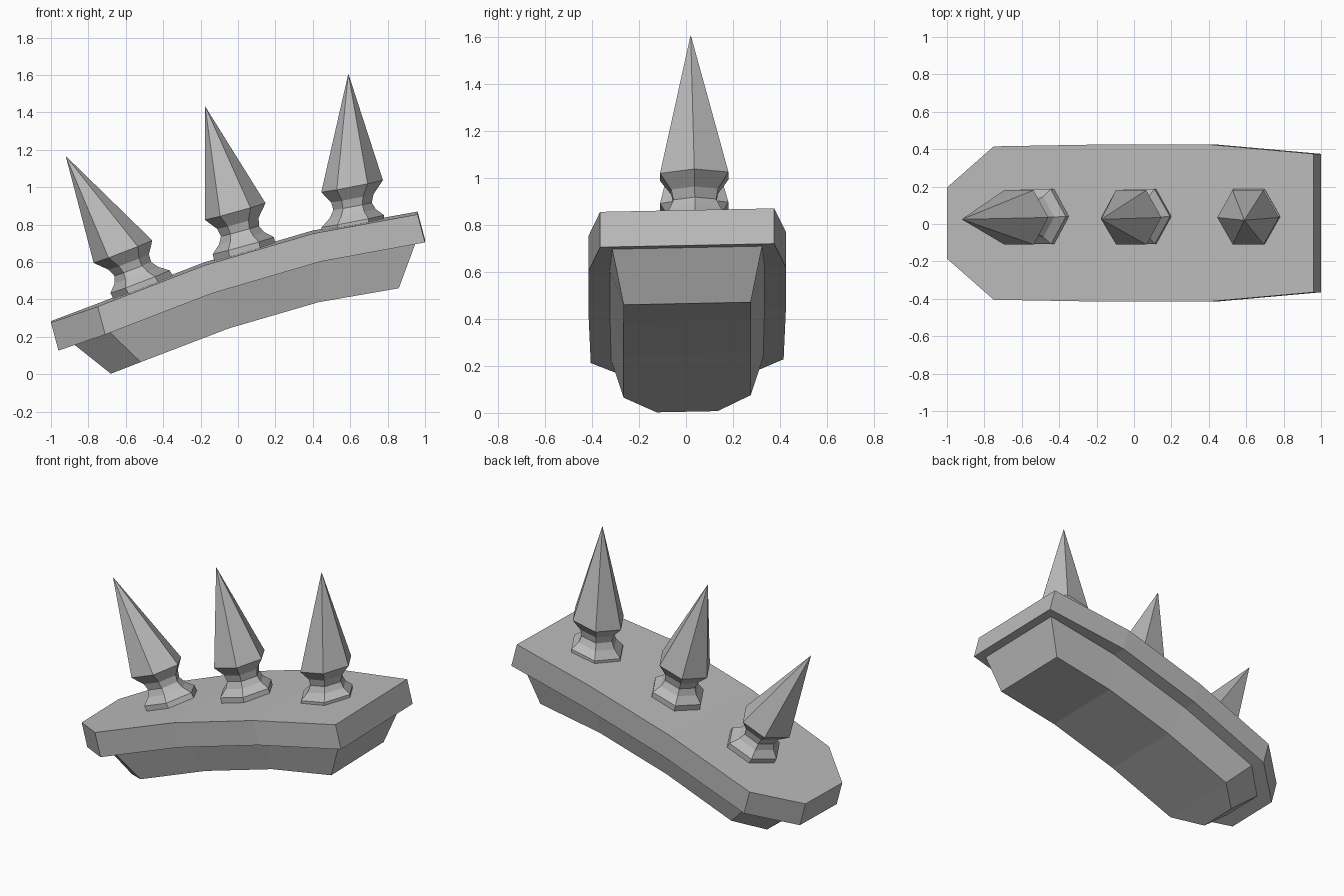
import bpy, bmesh, math
from mathutils import Vector, Matrix

cube = bpy.data.objects.get("Cube")
if cube:
    bpy.data.objects.remove(cube, do_unlink=True)

stone = bpy.data.materials.new("grey_stone")
stone.use_nodes = True
GREY = (0.5, 0.5, 0.5, 1)
stone.diffuse_color = GREY
stone.node_tree.nodes["Principled BSDF"].inputs["Base Color"].default_value = GREY

ROLL = 0.02  # slight sideways roll of the whole piece


def loft(name, rings):
    """Skin a list of equal-length vertex rings and cap both ends."""
    bm = bmesh.new()
    loops = [[bm.verts.new(p) for p in ring] for ring in rings]
    for a, b in zip(loops, loops[1:]):
        for i in range(len(a)):
            j = (i + 1) % len(a)
            bm.faces.new((a[i], a[j], b[j], b[i]))
    bm.faces.new(loops[0])
    bm.faces.new(loops[-1])
    bmesh.ops.remove_doubles(bm, verts=bm.verts, dist=0.0005)
    bmesh.ops.recalc_face_normals(bm, faces=bm.faces)
    mesh = bpy.data.meshes.new(name)
    bm.to_mesh(mesh)
    bm.free()
    mesh.materials.append(stone)
    obj = bpy.data.objects.new(name, mesh)
    bpy.context.collection.objects.link(obj)
    return obj


def section(top, bottom):
    """Four-cornered cross-section from (x, z, half width) at top and bottom."""
    (xt, zt, wt), (xb, zb, wb) = top, bottom
    corners = [(xt, wt, zt), (xt, -wt, zt), (xb, -wb, zb), (xb, wb, zb)]
    return [(x, y + 0.005, z + ROLL * y) for x, y, z in corners]


# Curved slab, pointed at the left end
slab_top = [(-1, 0.28, 0.19), (-0.75, 0.37, 0.41), (-0.18, 0.59, 0.42),
            (0.4, 0.76, 0.42), (0.96, 0.862, 0.37)]
loft("slab", [section(t, (t[0] + 0.04, t[1] - 0.15, t[2])) for t in slab_top])

# Tapered body under the slab
body_top = [(-0.88, 0.165, 0.15), (-0.69, 0.235, 0.325), (-0.14, 0.445, 0.33),
            (0.44, 0.615, 0.33), (0.95, 0.71, 0.32)]
body_bottom = [(-0.68, 0.005, 0.13), (-0.52, 0.07, 0.27), (-0.05, 0.25, 0.27),
               (0.43, 0.39, 0.27), (0.86, 0.465, 0.27)]
loft("body", [section(t, b) for t, b in zip(body_top, body_bottom)])

# Hexagonal spikes: (radius, position from foot 0 to collar 1)
PROFILE = [(0.17, -0.1), (0.17, 0.13), (0.125, 0.32), (0.105, 0.5),
           (0.115, 0.7), (0.168, 1.0)]


def spike(name, foot, collar, tip, tilt):
    foot, collar, tip = Vector(foot), Vector(collar), Vector(tip)
    turn = Matrix.Rotation(math.radians(-tilt), 3, 'Y') @ Matrix.Rotation(ROLL, 3, 'X')
    rings = []
    for radius, t in PROFILE:
        centre = foot.lerp(collar, t)
        rings.append([centre + turn @ Vector((radius * math.cos(k * math.pi / 3),
                                              radius * math.sin(k * math.pi / 3), 0))
                      for k in range(6)])
    rings.append([tip + (p - collar) * 0.004 for p in rings[-1]])
    loft(name, rings)


spike("spike_right", (-0.51, 0.04, 0.47), (-0.615, 0.035, 0.655), (-0.92, 0.025, 1.165), 21)
spike("spike_middle", (0.035, 0.04, 0.66), (-0.015, 0.035, 0.87), (-0.175, 0.025, 1.43), 15.5)
spike("spike_left", (0.615, 0.04, 0.79), (0.61, 0.035, 1.005), (0.59, 0.02, 1.605), 11)
